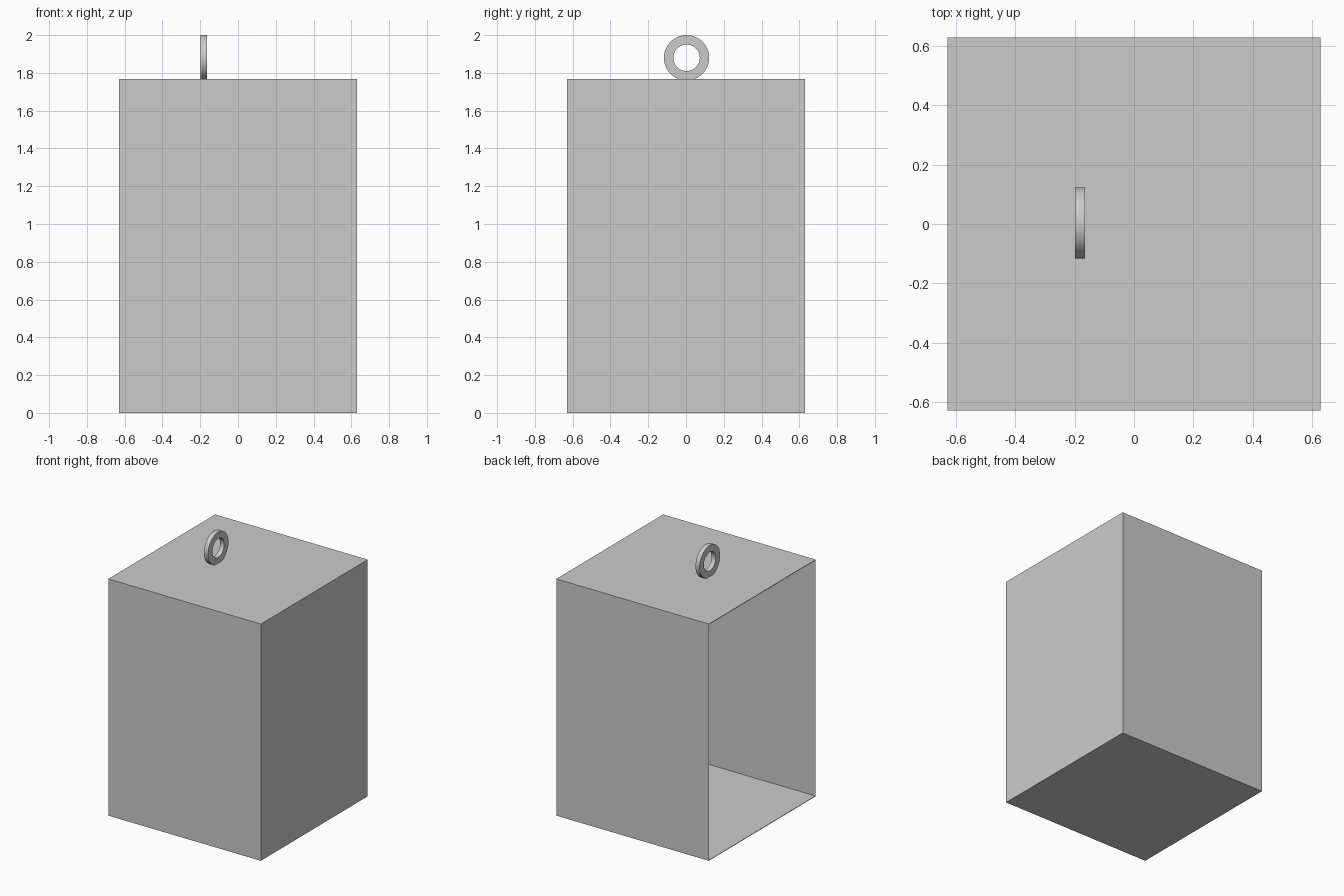
import bpy, bmesh, math

if "Cube" in bpy.data.objects:
    bpy.data.objects.remove(bpy.data.objects["Cube"])

H, TOP, T = 0.63, 1.767, 0.006  # half width, height, sheet thickness


def add_object(name, bm):
    bmesh.ops.recalc_face_normals(bm, faces=bm.faces)
    mesh = bpy.data.meshes.new(name)
    bm.to_mesh(mesh)
    bm.free()
    obj = bpy.data.objects.new(name, mesh)
    bpy.context.collection.objects.link(obj)
    return obj


# Thin-walled box, open on the left: a U-shaped hull from an outer box whose
# left face is inset to form the rim, then pushed in to hollow the interior
bm = bmesh.new()
bmesh.ops.create_cube(bm, size=1)
for v in bm.verts:
    v.co = (v.co.x * 2 * H, v.co.y * 2 * H, (v.co.z + 0.5) * TOP)
opening = min(bm.faces, key=lambda f: f.calc_center_median().x)
bmesh.ops.inset_region(bm, faces=[opening], thickness=T)
inner = bmesh.ops.extrude_face_region(bm, geom=[opening])
verts = [g for g in inner["geom"] if isinstance(g, bmesh.types.BMVert)]
bmesh.ops.translate(bm, verts=verts, vec=(2 * H - T, 0, 0))
if opening.is_valid:
    bmesh.ops.delete(bm, geom=[opening], context='FACES_ONLY')
add_object("open_box", bm)

# Flat hanging ring standing on the lid: rectangular section spun about x
bm = bmesh.new()
cy, cz = 0.003, 1.88
section = [(-0.199, 0.07), (-0.165, 0.07), (-0.165, 0.12), (-0.199, 0.12)]
loop = [bm.verts.new((x, cy, cz + r)) for x, r in section]
edges = [bm.edges.new((loop[i], loop[(i + 1) % 4])) for i in range(4)]
bmesh.ops.spin(bm, geom=loop + edges, cent=(0, cy, cz), axis=(1, 0, 0),
               angle=math.tau, steps=64, use_merge=True)
bmesh.ops.remove_doubles(bm, verts=bm.verts, dist=1e-5)
ring = add_object("hanging_ring", bm)

bpy.context.view_layer.objects.active = ring
ring.select_set(True)
bpy.ops.object.shade_smooth_by_angle(angle=math.radians(30))
